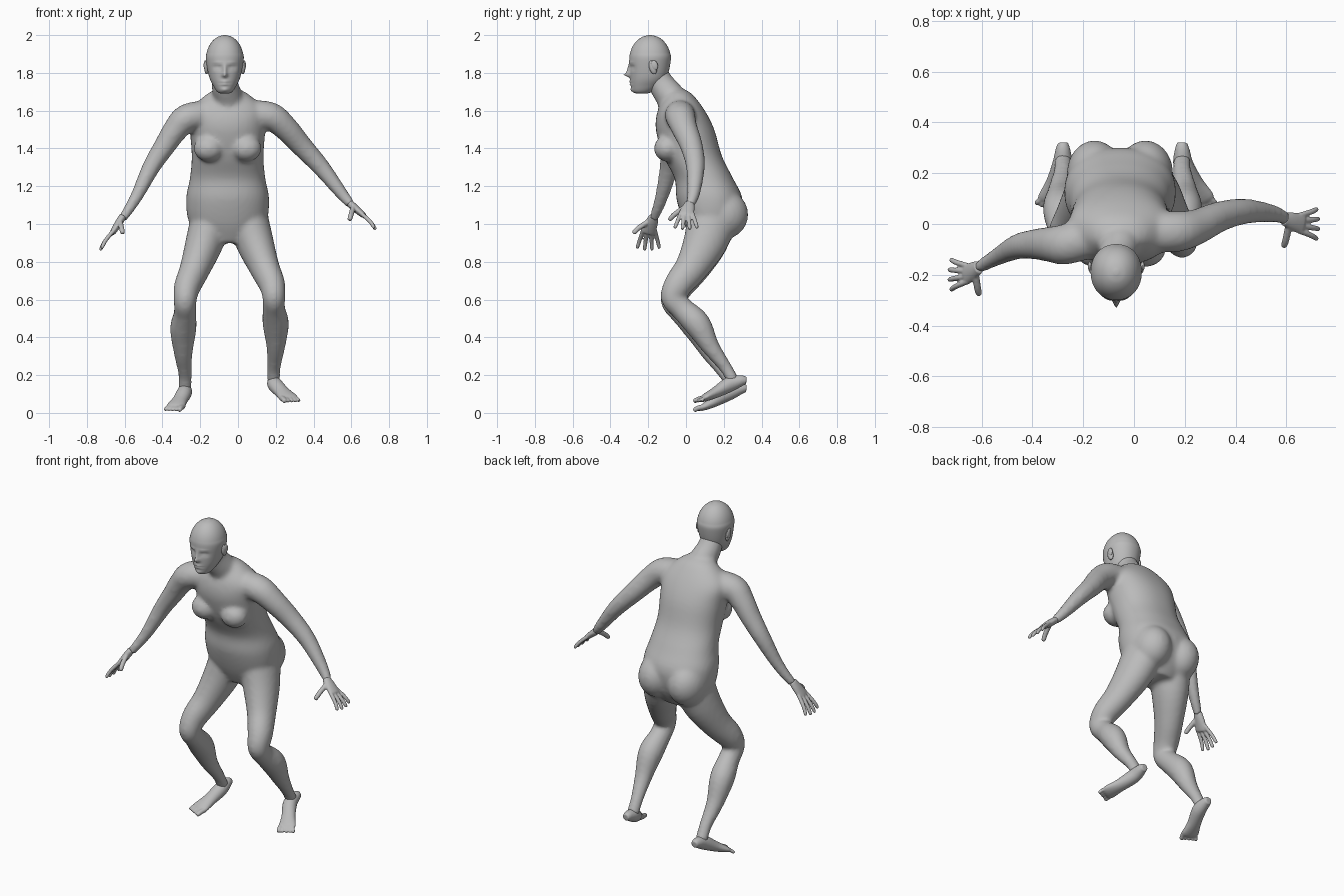
import bpy, bmesh, math
from mathutils import Vector, Matrix

if "Cube" in bpy.data.objects:
    bpy.data.objects.remove(bpy.data.objects["Cube"])

GREY = (.5, .5, .5, 1)
skin = bpy.data.materials.new("plain grey")
skin.use_nodes = True
skin.diffuse_color = GREY
skin.node_tree.nodes["Principled BSDF"].inputs["Base Color"].default_value = GREY

X, Y, Z = Matrix.Identity(3)
TRUNK_X, HEAD_X = -.055, -.07


def spline(rows, steps):
    """Smoothly interpolate rows of numbers."""
    out = []
    padded = [rows[0], *rows, rows[-1]]
    for quad in zip(padded, padded[1:], padded[2:], padded[3:]):
        for step in range(steps):
            t = step / steps
            out.append([b + t / 2 * (c - a + t * (2 * a - 5 * b + 4 * c - d + t * (3 * (b - c) + d - a)))
                        for a, b, c, d in zip(*quad)])
    return out + [list(rows[-1])]


def tube(bm, rows, side=X, axis=None, segs=24, steps=4, square=1):
    """Loft ellipses given as x, y, z, half width along side, other half width."""
    rows = spline(rows, steps)
    points = [Vector(row[:3]) for row in rows]
    rings = []
    for i, (point, row) in enumerate(zip(points, rows)):
        before, after = points[max(i - 1, 0)], points[min(i + 1, len(points) - 1)]
        along = axis or (after - before).normalized()
        across = (side - along * side.dot(along)).normalized()
        other = along.cross(across)
        ring = []
        for k in range(segs):
            c, s = [math.copysign(abs(f(math.tau * k / segs)) ** square, f(math.tau * k / segs))
                    for f in (math.cos, math.sin)]
            ring.append(bm.verts.new(point + across * c * row[-2] + other * s * row[-1]))
        rings.append(ring)
    for low, high in zip(rings, rings[1:]):
        for k in range(segs):
            bm.faces.new((low[k - 1], low[k], high[k], high[k - 1]))
    bm.faces.new(rings[0][::-1])
    bm.faces.new(rings[-1])


def stack(bm, rows, x, **options):
    """Loft level rings given as height, front, back, half width."""
    tube(bm, [(x, (front + back) / 2, z, width, (back - front) / 2) for z, front, back, width in rows],
         axis=Z, **options)


def ball(bm, place, radii, tilt=0):
    matrix = Matrix.Translation(place) @ Matrix.Rotation(tilt, 4, "X") @ Matrix.Diagonal((*radii, 1))
    bmesh.ops.create_uvsphere(bm, u_segments=24, v_segments=16, radius=1, matrix=matrix)


def digit(bm, base, tip, radius, side, bend):
    """Finger or toe with a bent joint and a rounded tip."""
    middle = base.lerp(tip, .55) + bend
    joints = (base, 1), (middle, 1), (middle.lerp(tip, .85), .85), (tip, .3)
    tube(bm, [(*joint, radius * size, radius * size) for joint, size in joints], side, segs=12)


def finish(bm, name, voxel=None, smooth=0):
    """Make the object and fuse its overlapping pieces into one skin."""
    bmesh.ops.recalc_face_normals(bm, faces=bm.faces)
    for face in bm.faces:
        face.smooth = True
    mesh = bpy.data.meshes.new(name)
    bm.to_mesh(mesh)
    bm.free()
    mesh.materials.append(skin)
    part = bpy.data.objects.new(name, mesh)
    bpy.context.collection.objects.link(part)
    if voxel:
        fuse = part.modifiers.new("fuse", "REMESH")
        fuse.mode, fuse.voxel_size, fuse.use_smooth_shade = "VOXEL", voxel, True
        soften = part.modifiers.new("soften", "SMOOTH")
        soften.factor, soften.iterations = .5, smooth


def lower_right(x, y, z):
    """Mirror a point of the left leg to the right leg, which reaches lower."""
    return Vector((-.09 - x, y, z - .05 * (1 - z)))


def keep_left(x, y, z):
    return Vector((x, y, z))


# Trunk with chest and buttocks
body = bmesh.new()
stack(body, [(.9, .04, .22, .1), (1, -.01, .28, .2), (1.13, -.05, .3, .22), (1.24, -.06, .25, .2),
             (1.36, -.12, .19, .19), (1.5, -.16, .15, .2), (1.6, -.15, .1, .2),
             (1.68, -.11, .04, .12), (1.71, -.1, 0, .07)], TRUNK_X, segs=40, square=.9)
for sign in (-1, 1):
    ball(body, (TRUNK_X + sign * .1, -.1, 1.4), (.08, .07, .07))
    ball(body, (TRUNK_X + sign * .1, .2, 1.05), (.11, .13, .13))

# Neck
tube(body, [(HEAD_X, -.17, 1.82, .06, .06), (HEAD_X, -.13, 1.74, .07, .07),
            (TRUNK_X, -.08, 1.67, .08, .08), (TRUNK_X, -.03, 1.58, .1, .09)])

# Arms from shoulder to wrist
arm_radii = .08, .08, .07, .06, .05, .035, .025
left_arm = [(.05, -.03, 1.58), (.17, -.03, 1.57), (.25, -.01, 1.51), (.34, .03, 1.41),
            (.44, .05, 1.3), (.55, .04, 1.16), (.6, .02, 1.1)]
right_arm = [(-.16, -.05, 1.58), (-.27, -.08, 1.56), (-.33, -.08, 1.5), (-.39, -.08, 1.41),
             (-.46, -.09, 1.3), (-.54, -.13, 1.14), (-.61, -.17, 1.03)]
for arm in (left_arm, right_arm):
    tube(body, [(*point, radius, radius * .95) for point, radius in zip(arm, arm_radii)], side=Y)

# Legs from hip to ankle, deeper than wide towards the hip
leg = [(.05, .14, 1.03, .11), (.09, .1, .9, .1), (.14, .03, .77, .08), (.18, -.04, .68, .07),
       (.19, -.07, .61, .06), (.19, -.02, .55, .06), (.2, .06, .47, .07), (.2, .13, .35, .05),
       (.19, .21, .24, .036), (.19, .25, .17, .036)]
for place in (keep_left, lower_right):
    tube(body, [(*place(x, y, z), radius, radius * (.85 + .35 * z)) for x, y, z, radius in leg])
finish(body, "body", .012, 8)

# Feet turned outwards, heels raised, with toes: y, height, half width, half thickness
sole = [(.32, .17, .02, .02), (.29, .17, .03, .03), (.23, .15, .04, .04), (.16, .11, .04, .03),
        (.1, .08, .05, .02), (.08, .07, .04, .01)]
for name, place, splay in (("left_foot", keep_left, .55), ("right_foot", lower_right, .35)):
    foot = bmesh.new()
    tube(foot, [(*place(.19 + splay * max(0, .24 - y), y, z), width, thick) for y, z, width, thick in sole])
    ball_x = .19 + splay * .14
    for i in range(5):
        spread = (i - 2) * .019
        base = place(ball_x + spread, .1, .08)
        tip = place(ball_x + .02 + spread, .04 + i * .01, .06)
        digit(foot, base, tip, .01 if i else .014, X, Z * .004)
    finish(foot, name, .005, 3)

# Hands with fanned fingers: wrist, knuckles, reach of the fingers
hands = {"left_hand": ((.59, .02, 1.11), (.66, 0, 1.05), (.07, 0, -.08)),
         "right_hand": ((-.61, -.17, 1.04), (-.66, -.2, .96), (-.07, 0, -.1))}
for name, places in hands.items():
    wrist, knuckle, reach = map(Vector, places)
    hand = bmesh.new()
    tube(hand, [(*wrist, .025, .02), (*wrist.lerp(knuckle, .45), .035, .02), (*knuckle, .04, .016),
                (*wrist.lerp(knuckle, 1.12), .036, .01)], side=Y)
    for i in range(4):
        fan = i - 1.5
        base = wrist.lerp(knuckle, .85) + Y * fan * .02
        tip = knuckle + reach * (1.05 - .1 * abs(fan)) + Y * fan * .04
        digit(hand, base, tip, .011, Y, X * math.copysign(.008, wrist.x))
    digit(hand, wrist.lerp(knuckle, .3) - Y * .015, wrist - Y * .11 - Z * .09, .014, X, -Y * .008)
    finish(hand, name, .0045, 3)

# Head: jaw rings under a domed skull
head = bmesh.new()
skull = [(1.69, -.26, -.21, .02), (1.7, -.28, -.18, .04), (1.73, -.29, -.14, .06),
         (1.78, -.295, -.1, .083)]
for angle in range(0, 90, 17):
    flat, rise = math.cos(math.radians(angle)), math.sin(math.radians(angle))
    skull.append((1.87 + .13 * rise, -.19 - .11 * flat, -.19 + .11 * flat, .1 * flat))
stack(head, skull, HEAD_X, segs=96, steps=8, square=.95)

# Face: side offset, height, spread across, spread up, push outwards
face = {"nose bridge": (0, 1.81, .01, .03, .015), "nose tip": (0, 1.79, .015, .01, .025),
        "eye socket": (.04, 1.83, .02, .012, -.015), "eye": (.04, 1.826, .012, .006, .007),
        "brow": (.035, 1.85, .025, .007, .006), "lips": (0, 1.747, .02, .012, .01),
        "mouth": (0, 1.747, .025, .003, -.01), "chin": (0, 1.71, .02, .012, .008)}
for vert in head.verts:
    if vert.co.y < -.2:
        offset, height = abs(vert.co.x - HEAD_X), vert.co.z
        for x, z, wide, tall, push in face.values():
            vert.co.y -= push * math.exp(-((offset - x) / wide) ** 2 - ((height - z) / tall) ** 2)

# Ears
for sign in (-1, 1):
    ball(head, (HEAD_X + sign * .096, -.175, 1.83), (.013, .02, .038), .25)
    ball(head, (HEAD_X + sign * .104, -.167, 1.84), (.008, .018, .026), .25)
finish(head, "head")
